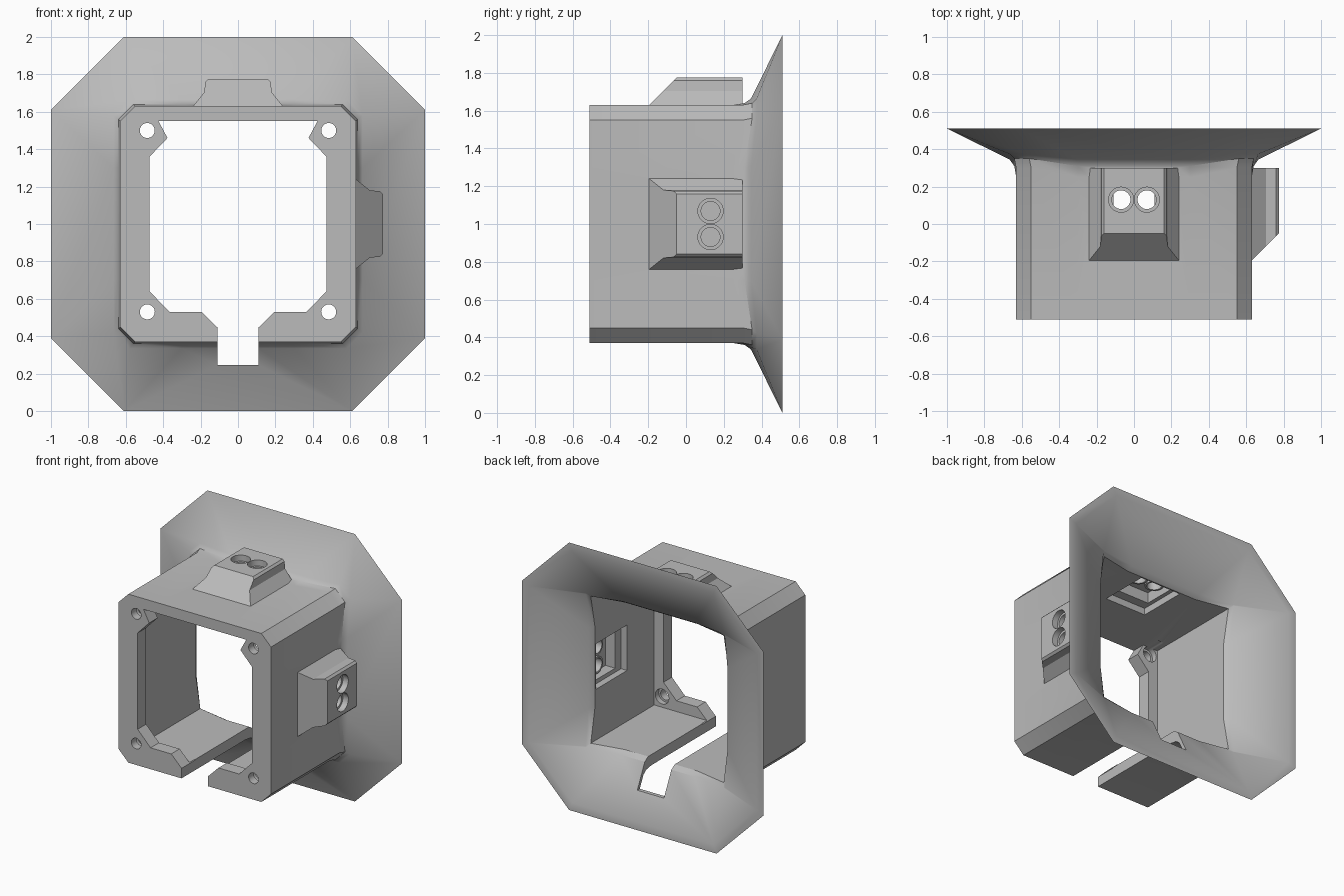
import bpy, bmesh, math
from mathutils import Matrix

if "Cube" in bpy.data.objects:
    bpy.data.objects.remove(bpy.data.objects["Cube"])

CENTRE = Matrix.Translation((0, 0, 1))
SIDE = CENTRE @ Matrix.Rotation(math.pi / 2, 4, 'Y')


def make(name, bm, matrix=CENTRE):
    bm.transform(matrix)
    bmesh.ops.remove_doubles(bm, verts=bm.verts, dist=0.0001)
    bmesh.ops.recalc_face_normals(bm, faces=bm.faces)
    mesh = bpy.data.meshes.new(name)
    bm.to_mesh(mesh)
    bm.free()
    ob = bpy.data.objects.new(name, mesh)
    bpy.context.collection.objects.link(ob)
    return ob


def loft(name, rings, matrix=CENTRE):
    """Closed solid through rings that have the same number of points."""
    bm = bmesh.new()
    rows = [[bm.verts.new(p) for p in ring] for ring in rings]
    n = len(rows[0])
    for a, b in zip(rows, rows[1:]):
        for i in range(n):
            j = (i + 1) % n
            bm.faces.new((a[i], a[j], b[j], b[i]))
    bm.faces.new(rows[0][::-1])
    bm.faces.new(rows[-1])
    bmesh.ops.dissolve_degenerate(bm, dist=0.0001, edges=bm.edges)
    return make(name, bm, matrix)


def ring(a, b, c, y_mid, y_corner):
    """Sixteen points round a chamfered square: a mid span, b half size, c corner."""
    quarter = [(b, a, y_mid), (b, c, y_corner), (c, b, y_corner), (a, b, y_mid)]
    pts = []
    for k in range(4):
        for u, v, y in quarter:
            for _ in range(k):
                u, v = -v, u
            pts.append((u, y, v))
    return pts


def box(name, x, y, z, matrix=CENTRE):
    rings = [[(x[0], y[0], h), (x[1], y[0], h), (x[1], y[1], h), (x[0], y[1], h)] for h in z]
    return loft(name, rings, matrix)


def tube(name, sections, x, y, matrix):
    """Round solid along local z from (height, radius) sections."""
    n = 32
    rings = [[(x + r * math.cos(2 * math.pi * i / n), y + r * math.sin(2 * math.pi * i / n), h)
              for i in range(n)] for h, r in sections]
    return loft(name, rings, matrix)


def combine(target, tool, operation):
    mod = target.modifiers.new(operation, 'BOOLEAN')
    mod.operation, mod.solver, mod.object = operation, 'EXACT', tool
    bpy.context.view_layer.objects.active = target
    bpy.ops.object.modifier_apply(modifier=mod.name)
    bpy.data.objects.remove(tool)


# Outer body: square sleeve flaring into an octagonal hood
housing = loft("flared_housing", [
    ring(0.3, 0.63, 0.55, -0.51, -0.51),
    ring(0.3, 0.63, 0.55, 0.25, 0.3),
    ring(0.3, 0.64, 0.56, 0.31, 0.35),
    ring(0.3, 0.665, 0.58, 0.345, 0.375),
    ring(0.61, 1, 0.61, 0.51, 0.51)])

# Sloped sensor pods on the top and the right side
POD = [(-0.04, 0.24, -0.195), (0, 0.24, -0.195), (0.075, 0.18, -0.12),
       (0.13, 0.175, -0.065), (0.145, 0.16, -0.05)]
for matrix in (CENTRE, SIDE):
    pod = loft("pod", [[(-w, y, 0.63 + h), (w, y, 0.63 + h), (w, 0.3, 0.63 + h),
                        (-w, 0.3, 0.63 + h)] for h, w, y in POD], matrix)
    combine(housing, pod, 'UNION')

# Hollow interior behind the front flange
cavity = loft("cavity", [
    ring(0.3, 0.55, 0.55, -0.41, -0.41),
    ring(0.3, 0.55, 0.55, 0.29, 0.34),
    ring(0.3, 0.575, 0.57, 0.33, 0.365),
    ring(0.585, 0.94, 0.585, 0.51, 0.51),
    ring(0.585, 0.94, 0.585, 0.6, 0.6)])
combine(housing, cavity, 'DIFFERENCE')

# Front window with corner tabs, opening into the cable slot
half = [(0.425, 0.55), (0.377, 0.46), (0.473, 0.36), (0.473, -0.36),
        (0.366, -0.47), (0.195, -0.47), (0.11, -0.555)]
outline = half + [(-x, z) for x, z in reversed(half)]
window = loft("window", [[(x, y, z) for x, z in outline] for y in (-0.6, -0.35)])
combine(housing, window, 'DIFFERENCE')
combine(housing, box("slot", (-0.11, 0.11), (-0.7, 0.7), (-0.754, -0.5)), 'DIFFERENCE')

# Corner screw holes with recesses at the back of the flange
FRONT = CENTRE @ Matrix.Rotation(math.pi / 2, 4, 'X')
for x in (-0.485, 0.485):
    for z in (-0.47, 0.5):
        hole = tube("screw_hole", [(0.6, 0.04), (0.45, 0.04), (0.45, 0.056), (0.3, 0.056)],
                    x, z, FRONT)
        combine(housing, hole, 'DIFFERENCE')

# Pod recesses from inside, twin bosses, and stepped sensor holes
for matrix in (CENTRE, SIDE):
    combine(housing, box("outer_step", (-0.17, 0.17), (-0.09, 0.28), (0.5, 0.6), matrix), 'DIFFERENCE')
    combine(housing, box("inner_step", (-0.14, 0.14), (-0.02, 0.25), (0.55, 0.68), matrix), 'DIFFERENCE')
    for x in (-0.069, 0.069):
        combine(housing, tube("boss", [(0.64, 0.064), (0.7, 0.064)], x, 0.13, matrix), 'UNION')
    for x in (-0.069, 0.069):
        hole = tube("sensor_hole", [(0.5, 0.05), (0.73, 0.05), (0.73, 0.067), (0.85, 0.067)],
                    x, 0.13, matrix)
        combine(housing, hole, 'DIFFERENCE')

# Single grey plastic
grey = bpy.data.materials.new("grey_plastic")
grey.use_nodes = True
colour = (0.5, 0.5, 0.5, 1)
grey.diffuse_color = colour
grey.node_tree.nodes["Principled BSDF"].inputs["Base Color"].default_value = colour
housing.data.materials.clear()
housing.data.materials.append(grey)
for poly in housing.data.polygons:
    poly.material_index = 0

bpy.ops.object.select_all(action='DESELECT')
housing.select_set(True)
bpy.context.view_layer.objects.active = housing
bpy.ops.object.shade_smooth_by_angle(angle=math.radians(30))
